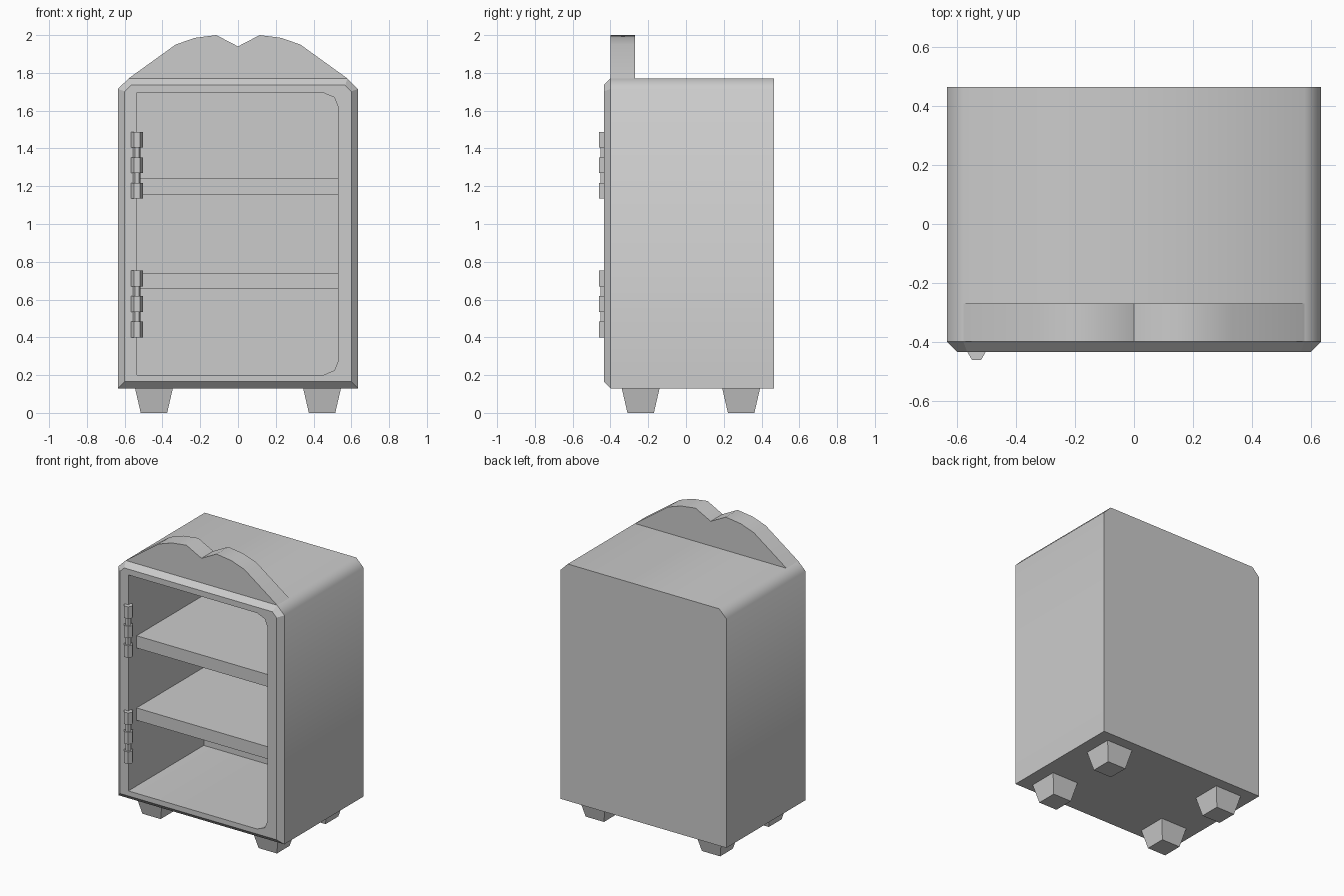
import bpy, bmesh, math
from mathutils import Vector

if "Cube" in bpy.data.objects:
    bpy.data.objects.remove(bpy.data.objects["Cube"])


def finish(name, bm, soft=0.0):
    """Write the mesh; only edges running front to back may be soft."""
    bmesh.ops.recalc_face_normals(bm, faces=bm.faces[:])
    for f in bm.faces:
        f.smooth = soft > 0
    for e in bm.edges:
        angle = e.calc_face_angle(0)
        along_y = abs((e.verts[1].co - e.verts[0].co).normalized().y) > 0.9
        e.smooth = angle < 0.01 or (along_y and angle < math.radians(soft))
    mesh = bpy.data.meshes.new(name)
    bm.to_mesh(mesh)
    bm.free()
    obj = bpy.data.objects.new(name, mesh)
    bpy.context.collection.objects.link(obj)
    return obj


def skin(bm, rings):
    """Join successive rings of points with quads; return the vertex rings."""
    loops = [[bm.verts.new(p) for p in ring] for ring in rings]
    for a, b in zip(loops, loops[1:]):
        for i in range(len(a)):
            j = (i + 1) % len(a)
            bm.faces.new((a[i], a[j], b[j], b[i]))
    return loops


def loft(name, rings, soft=0.0):
    bm = bmesh.new()
    loops = skin(bm, rings)
    bm.faces.new(loops[0])
    bm.faces.new(loops[-1])
    return finish(name, bm, soft)


def xz(profile, y):
    return [Vector((x, y, z)) for x, z in profile]


def ngon(x, y, z, r, n, turn=0.0):
    return [Vector((x + r * math.cos(turn + math.tau * i / n),
                    y + r * math.sin(turn + math.tau * i / n), z)) for i in range(n)]


def outline(w, z0, z1, c):
    return [(-w, z0), (w, z0), (w, z1 - c), (w - c, z1), (c - w, z1), (-w, z1 - c)]


# Cabinet shell with bevelled front and hollow interior
FRONT, BACK, INNER_BACK = -0.435, 0.465, 0.39
L, R = -0.535, 0.53
opening = [(L, 0.20), (0.45, 0.20), (0.51, 0.225), (R, 0.275),
           (R, 1.62), (0.51, 1.67), (0.45, 1.695), (L, 1.695)]
outer = outline(0.635, 0.13, 1.77, 0.055)
bm = bmesh.new()
shell = skin(bm, [xz(outline(0.60, 0.165, 1.735, 0.033), FRONT),
                  xz(outer, -0.40), xz(outer, BACK)])
cavity = skin(bm, [xz(opening, FRONT), xz(opening, INNER_BACK)])
bm.faces.new(shell[-1])
bm.faces.new(cavity[-1])
rim = [bm.edges.get((ring[i - 1], ring[i]))
       for ring in (shell[0], cavity[0]) for i in range(len(ring))]
bmesh.ops.triangle_fill(bm, edges=rim, use_beauty=True, normal=(0, -1, 0))
finish("cabinet_shell", bm, 50)

# Shelves
for name, z0, z1 in (("lower_shelf", 0.655, 0.74), ("upper_shelf", 1.155, 1.24)):
    rect = [(L, z0), (R, z0), (R, z1), (L, z1)]
    loft(name, [xz(rect, -0.345), xz(rect, INNER_BACK)])

# Two-lobed crest on the top front edge
half = [(0.58, 1.77), (0.33, 1.95), (0.23, 1.985), (0.115, 2.0)]
crest = half + [(0, 1.94)] + [(-x, z) for x, z in reversed(half)]
loft("crest", [xz(crest, -0.40), xz(crest, -0.27)], 40)

# Hinges: three six-sided knuckles on a thinner pin
for name, z in (("lower_hinge", 0.40), ("upper_hinge", 1.135)):
    rings = []
    for k in range(3):
        a, b = z + 0.135 * k, z + 0.135 * k + 0.083
        for height, r in ((a, 0.02), (a, 0.031), (b, 0.031), (b, 0.02)):
            rings.append(ngon(L, FRONT, height, r, 6))
    loft(name, rings[1:-1])

# Tapered square feet
for side, x in (("left", -0.445), ("right", 0.445)):
    for end, y in (("front", -0.24), ("back", 0.292)):
        loft(f"{end}_{side}_foot", [ngon(x, y, 0, 0.07 * math.sqrt(2), 4, math.pi / 4),
                                    ngon(x, y, 0.13, 0.10 * math.sqrt(2), 4, math.pi / 4)])
